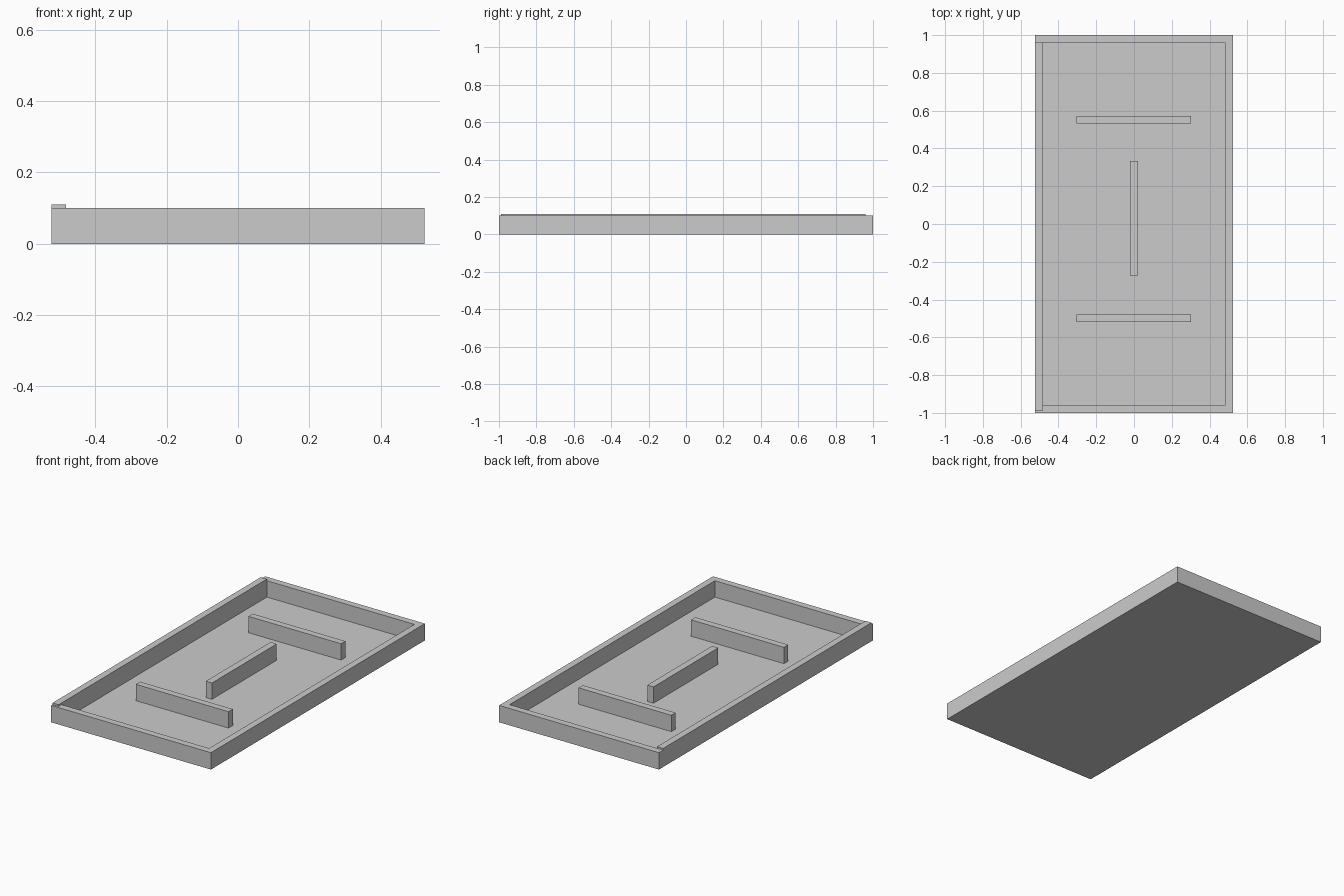
import bpy, bmesh
from mathutils import Matrix, Vector

if "Cube" in bpy.data.objects:
    bpy.data.objects.remove(bpy.data.objects["Cube"])


def box(name, x, y, z):
    """Box from (min, max) ranges on each axis."""
    lo, hi = Vector((x[0], y[0], z[0])), Vector((x[1], y[1], z[1]))
    bm = bmesh.new()
    bmesh.ops.create_cube(bm, size=1.0, matrix=Matrix.Translation((lo + hi) / 2) @ Matrix.Diagonal((*(hi - lo), 1)))
    mesh = bpy.data.meshes.new(name)
    bm.to_mesh(mesh)
    bm.free()
    obj = bpy.data.objects.new(name, mesh)
    bpy.context.collection.objects.link(obj)
    return obj


W, L, H, T = 0.523, 1.0, 0.10, 0.04   # half width, half length, wall height, thickness
FLOOR = 0.003

# Thin floor plate
box("floor", (-W, W), (-L, L), (0, FLOOR))

# Outer walls; the left one stands slightly proud of the others
box("front_wall", (-W, W), (-L, -L + T), (FLOOR, H))
box("back_wall", (-W, W), (L - T, L), (FLOOR, H))
box("right_wall", (W - T, W), (-L + T, L - T), (FLOOR, H))
box("left_wall", (-W, -W + T), (-0.988, 0.96), (FLOOR, 0.11))

# Inner dividers
for name, y in (("front_divider", -0.50), ("back_divider", 0.553)):
    box(name, (-0.305, 0.302), (y - T / 2, y + T / 2), (FLOOR, H))
box("middle_divider", (-T / 2, T / 2), (-0.272, 0.333), (FLOOR, H))
